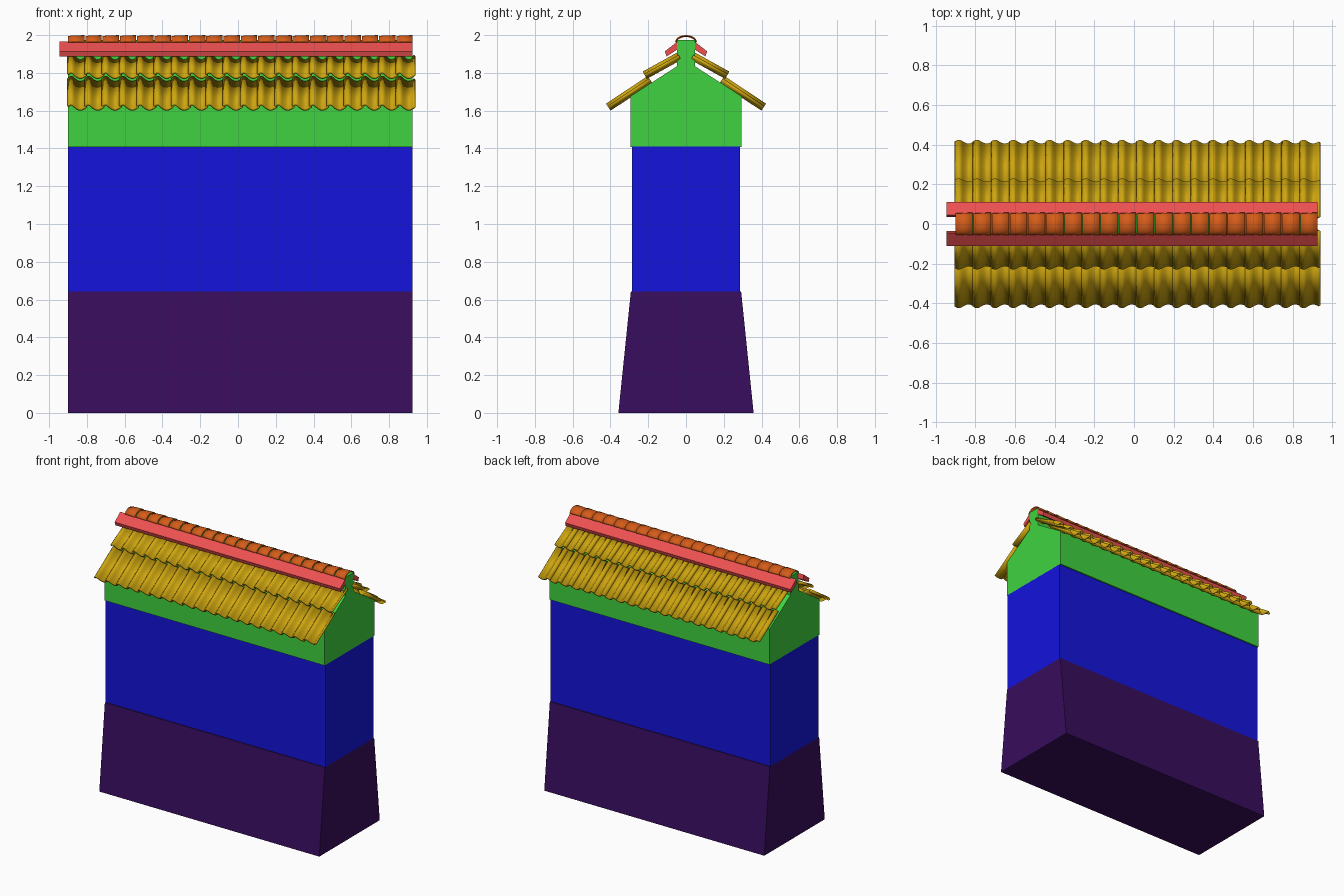
import bpy
import math

if "Cube" in bpy.data.objects:
    bpy.data.objects.remove(bpy.data.objects["Cube"])

X0, X1 = -0.90, 0.925      # ends of the wall
COLS, PITCH = 20, 0.0915   # tile columns


def material(name, rgb):
    m = bpy.data.materials.new(name)
    m.diffuse_color = (*rgb, 1)
    m.use_nodes = True
    m.node_tree.nodes["Principled BSDF"].inputs["Base Color"].default_value = m.diffuse_color
    return m


PURPLE = material("plinth_purple", (0.04, 0.004, 0.11))
BLUE = material("wall_blue", (0.007, 0.007, 0.72))
GREEN = material("cap_green", (0.05, 0.65, 0.05))
GOLD = material("tile_gold", (0.62, 0.38, 0.005))
RED = material("plank_red", (0.85, 0.08, 0.08))
ORANGE = material("ridge_orange", (0.68, 0.11, 0.01))


def add_mesh(name, verts, faces, mat):
    me = bpy.data.meshes.new(name)
    me.from_pydata(verts, [], faces)
    me.materials.append(mat)
    ob = bpy.data.objects.new(name, me)
    bpy.context.collection.objects.link(ob)
    return ob


def extrude_x(name, profile, xa, xb, mat):
    """Solid made by sweeping a (y, z) outline along x."""
    n = len(profile)
    verts = [(x, y, z) for x in (xa, xb) for y, z in profile]
    faces = [tuple(range(n))[::-1], tuple(range(n, 2 * n))]
    faces += [(i, (i + 1) % n, n + (i + 1) % n, n + i) for i in range(n)]
    return add_mesh(name, verts, faces, mat)


def symmetric(half):
    return half + [(-y, z) for y, z in reversed(half)]


def strip(name, row_a, row_b, mat, thickness):
    """Thin shell between two matching rows of points, repeated along x."""
    n = len(row_a)
    faces = [(i, i + 1, n + i + 1, n + i) for i in range(n - 1)]
    ob = add_mesh(name, row_a + row_b, faces, mat)
    bpy.ops.object.select_all(action='DESELECT')
    ob.select_set(True)
    bpy.context.view_layer.objects.active = ob
    bpy.ops.object.shade_smooth_by_angle(angle=math.radians(40))
    sol = ob.modifiers.new("thickness", 'SOLIDIFY')
    sol.thickness = thickness
    sol.offset = 0
    arr = ob.modifiers.new("columns", 'ARRAY')
    arr.count = COLS
    arr.use_relative_offset = False
    arr.use_constant_offset = True
    arr.constant_offset_displace = (PITCH, 0, 0)
    return ob


def mirror_y(ob):
    mod = ob.modifiers.new("other_side", 'MIRROR')
    mod.use_axis = (False, True, False)


# Wall body: tapered plinth, straight wall, gabled cap with raised spine
extrude_x("plinth", symmetric([(0.358, 0), (0.292, 0.642)]), X0, X1, PURPLE)
extrude_x("wall", symmetric([(0.285, 0.642), (0.285, 1.41)]), X0, X1, BLUE)
extrude_x("gabled_cap", symmetric([(0.295, 1.408), (0.295, 1.675),
                                   (0.048, 1.835), (0.048, 1.975)]), X0, X1, GREEN)


# Roof tiles: narrow roll on the left, wide trough on the right
def tile_profile():
    roll, pan = 0.034, 0.0635
    pts = [(roll * i / 5, 0.004 + 0.014 * math.sin(math.pi * i / 5)) for i in range(6)]
    pts += [(roll + pan * i / 7, 0.004 - 0.020 * math.sin(math.pi * i / 7))
            for i in range(1, 8)]
    return pts


def tile_row(name, low, high):
    dy, dz = high[0] - low[0], high[1] - low[1]
    length = math.hypot(dy, dz)
    ny, nz = dz / length, -dy / length      # outward roof normal

    def edge(p):
        return [(X0 + u, p[0] + h * ny, p[1] + h * nz) for u, h in tile_profile()]

    mirror_y(strip(name, edge(low), edge(high), GOLD, 0.012))


tile_row("lower_roof_tiles", (0.411, 1.618), (0.19, 1.764))
tile_row("upper_roof_tiles", (0.218, 1.787), (0.035, 1.888))

# Sloping planks on both sides of the spine
plank = extrude_x("ridge_plank", [(0.045, 1.966), (0.112, 1.914),
                                  (0.103, 1.887), (0.036, 1.930)], -0.945, X1, RED)
mirror_y(plank)


# Overlapping rounded ridge tiles, each slightly tapered
def arch(x, drop):
    return [(x, (0.055 - drop) * math.cos(a), 1.962 + (0.035 - drop) * math.sin(a))
            for a in (math.pi * i / 12 for i in range(13))]


strip("ridge_tiles", arch(X0, 0.004), arch(X0 + 0.0865, 0), ORANGE, 0.006)
